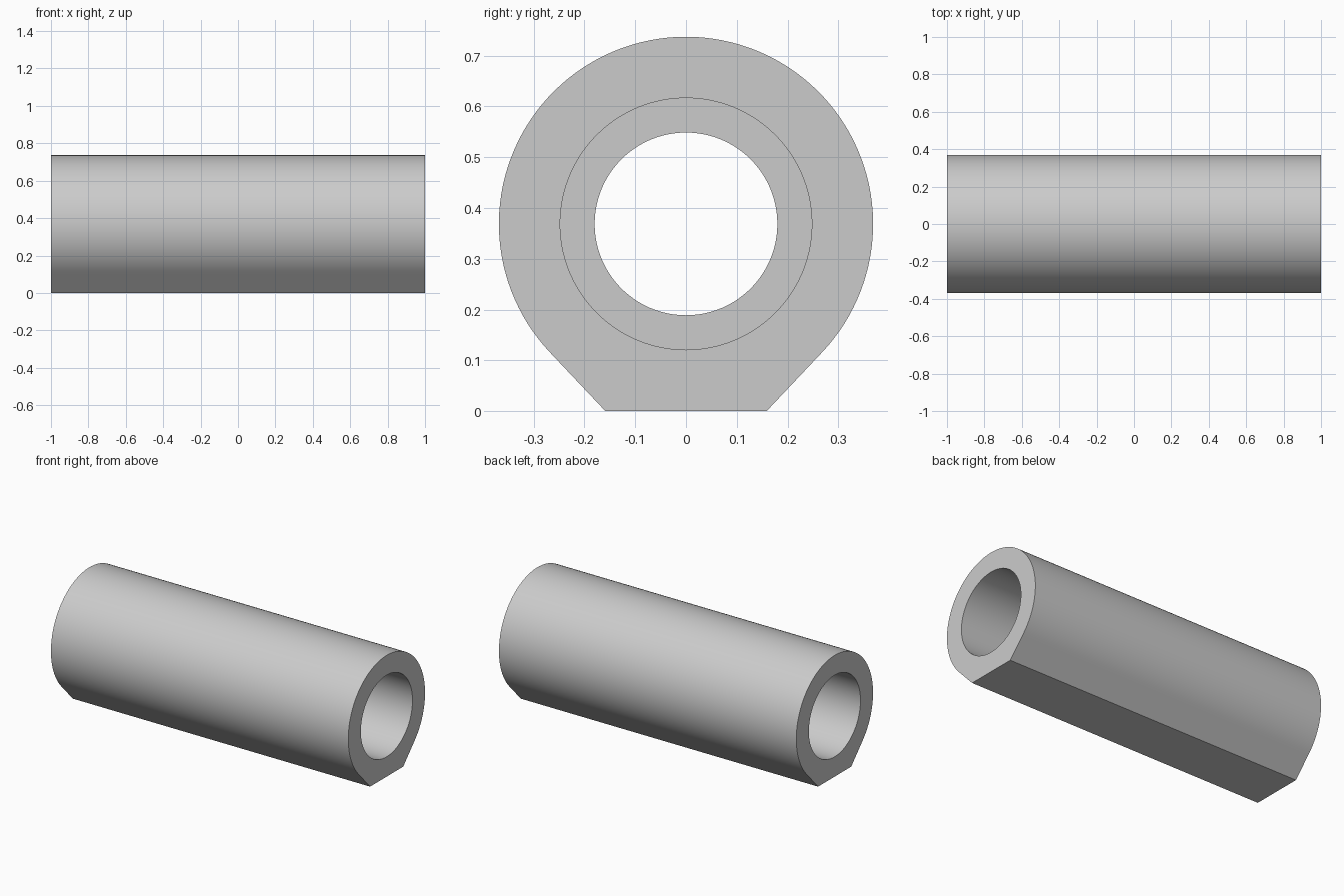
import bpy, bmesh
from math import sin, cos, atan, pi

cube = bpy.data.objects.get("Cube")
if cube:
    bpy.data.objects.remove(cube, do_unlink=True)

HALF_LENGTH = 1.0
OUTER_R = 0.3687
POCKET_R = 0.248
BORE_R = 0.18
POCKET_DEPTH = 0.8
HALF_FOOT = 0.159
CORNER = atan(HALF_FOOT / OUTER_R)   # angle from straight down to a foot corner
TANGENT = 2 * CORNER                 # where the sloped side meets the round

# Angles from straight down: the foot zone, then the round shell
FOOT_STEPS, ROUND_STEPS = 24, 96
angles = [-TANGENT + 2 * TANGENT * i / FOOT_STEPS for i in range(FOOT_STEPS)]
angles += [TANGENT + (2 * pi - 2 * TANGENT) * i / ROUND_STEPS for i in range(ROUND_STEPS)]


def circle(radius):
    return lambda a: radius


def body_outline(a):
    """Round shell with a flat foot and two tangent sloped sides."""
    if abs(a) >= TANGENT:
        return OUTER_R
    facet = 0 if abs(a) <= CORNER else TANGENT
    return OUTER_R / cos(abs(a) - facet)


def add_ring(bm, x, outline):
    return [bm.verts.new((x, outline(a) * sin(a), OUTER_R - outline(a) * cos(a)))
            for a in angles]


# Tube section: outer shell, end faces, bearing pockets and narrower bore
step = HALF_LENGTH - POCKET_DEPTH
section = [(-HALF_LENGTH, body_outline), (HALF_LENGTH, body_outline),
           (HALF_LENGTH, circle(POCKET_R)), (step, circle(POCKET_R)),
           (step, circle(BORE_R)), (-step, circle(BORE_R)),
           (-step, circle(POCKET_R)), (-HALF_LENGTH, circle(POCKET_R))]

bm = bmesh.new()
rings = [add_ring(bm, x, outline) for x, outline in section]
count = len(angles)
for k, ring in enumerate(rings):
    after = rings[(k + 1) % len(rings)]
    for i in range(count):
        j = (i + 1) % count
        bm.faces.new((ring[i], ring[j], after[j], after[i]))
bmesh.ops.recalc_face_normals(bm, faces=bm.faces)

mesh = bpy.data.meshes.new("bearing_housing")
bm.to_mesh(mesh)
bm.free()
housing = bpy.data.objects.new("bearing_housing", mesh)
bpy.context.collection.objects.link(housing)

# Plain grey material
grey = bpy.data.materials.new("light_grey")
grey.use_nodes = True
colour = (0.6, 0.6, 0.6, 1)
grey.diffuse_color = colour
grey.node_tree.nodes["Principled BSDF"].inputs["Base Color"].default_value = colour
mesh.materials.append(grey)

# Smooth rounds with crisp edges
bpy.ops.object.select_all(action='DESELECT')
housing.select_set(True)
bpy.context.view_layer.objects.active = housing
bpy.ops.object.shade_smooth_by_angle(angle=pi / 6)
